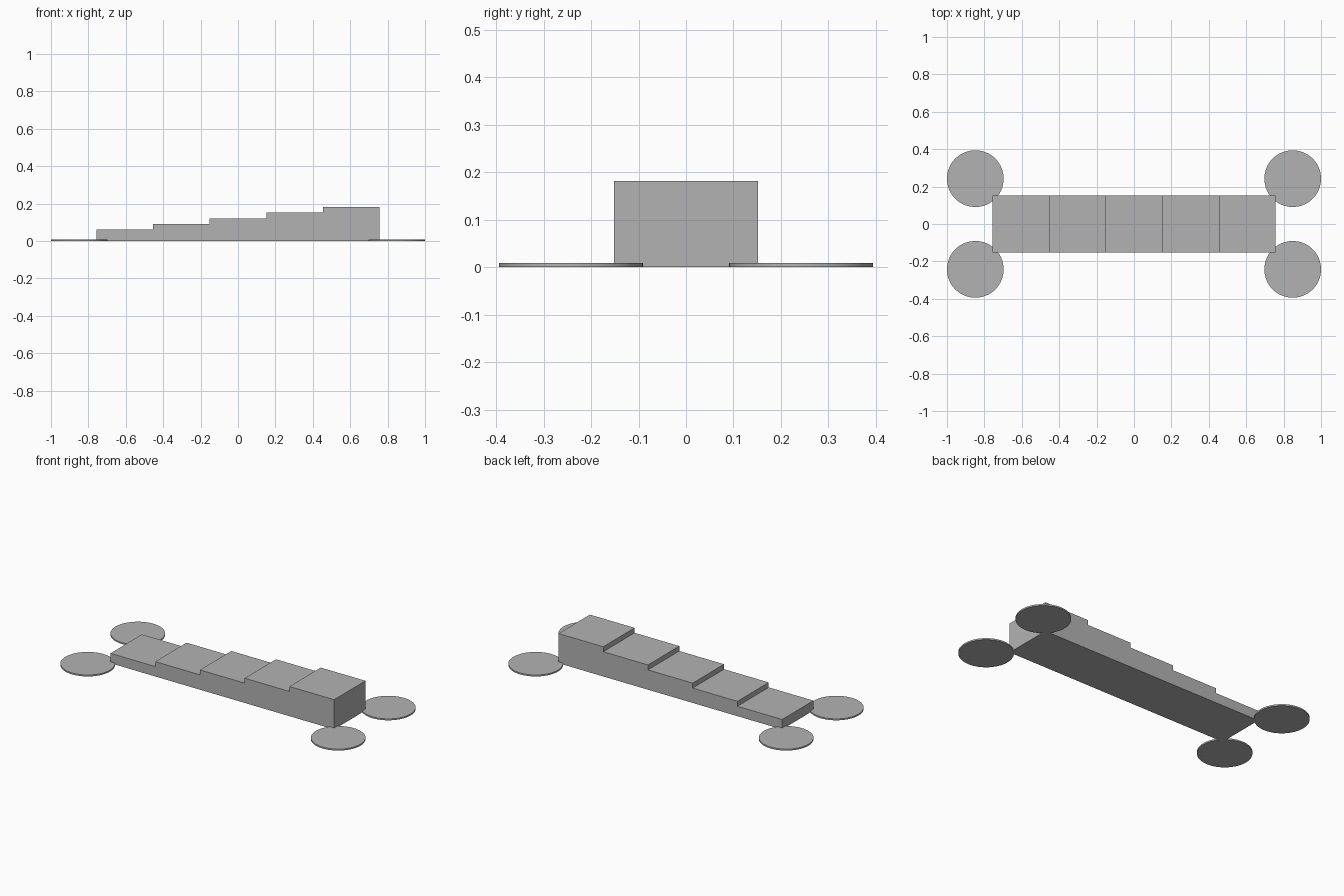
import bpy
import bmesh

if "Cube" in bpy.data.objects:
    bpy.data.objects.remove(bpy.data.objects["Cube"])

STEPS = 5
TREAD = 0.303        # length of one step, also the body width
RISE = 0.0303        # height gained per step
FIRST_TOP = 0.0606   # height of the lowest step
DISC_RADIUS = 0.1515
DISC_HEIGHT = 0.009

grey = bpy.data.materials.new("light grey")
grey.use_nodes = True
colour = (0.45, 0.45, 0.45, 1)
grey.diffuse_color = colour
grey.node_tree.nodes["Principled BSDF"].inputs["Base Color"].default_value = colour


def add_object(name, bm):
    bmesh.ops.recalc_face_normals(bm, faces=bm.faces)
    mesh = bpy.data.meshes.new(name)
    bm.to_mesh(mesh)
    bm.free()
    mesh.materials.append(grey)
    obj = bpy.data.objects.new(name, mesh)
    bpy.context.collection.objects.link(obj)
    return obj


# Stepped body: staircase profile extruded across its width
half_length = STEPS * TREAD / 2
profile = [(half_length, 0), (-half_length, 0)]
for i in range(STEPS):
    top = FIRST_TOP + i * RISE
    left = -half_length + i * TREAD
    profile += [(left, top), (left + TREAD, top)]

bm = bmesh.new()
side = bm.faces.new([bm.verts.new((x, -TREAD / 2, z)) for x, z in profile])
swept = bmesh.ops.extrude_face_region(bm, geom=[side], use_keep_orig=True)
moved = [v for v in swept["geom"] if isinstance(v, bmesh.types.BMVert)]
bmesh.ops.translate(bm, verts=moved, vec=(0, TREAD, 0))
add_object("stepped_body", bm)

# Thin round pads touching the four bottom corners
for x_name, sx in (("right", -1), ("left", 1)):
    for y_name, sy in (("front", -1), ("back", 1)):
        bm = bmesh.new()
        bmesh.ops.create_cone(bm, cap_ends=True, segments=64,
                              radius1=DISC_RADIUS, radius2=DISC_RADIUS,
                              depth=DISC_HEIGHT)
        pad = add_object(f"{y_name}_{x_name}_corner_pad", bm)
        pad.location = (sx * (1 - DISC_RADIUS), sy * 0.2424, DISC_HEIGHT / 2)
        for face in pad.data.polygons:
            face.use_smooth = len(face.vertices) == 4
        for edge in pad.data.edges:
            a, b = (pad.data.vertices[v].co.z for v in edge.vertices)
            edge.use_edge_sharp = abs(a - b) < DISC_HEIGHT / 2
